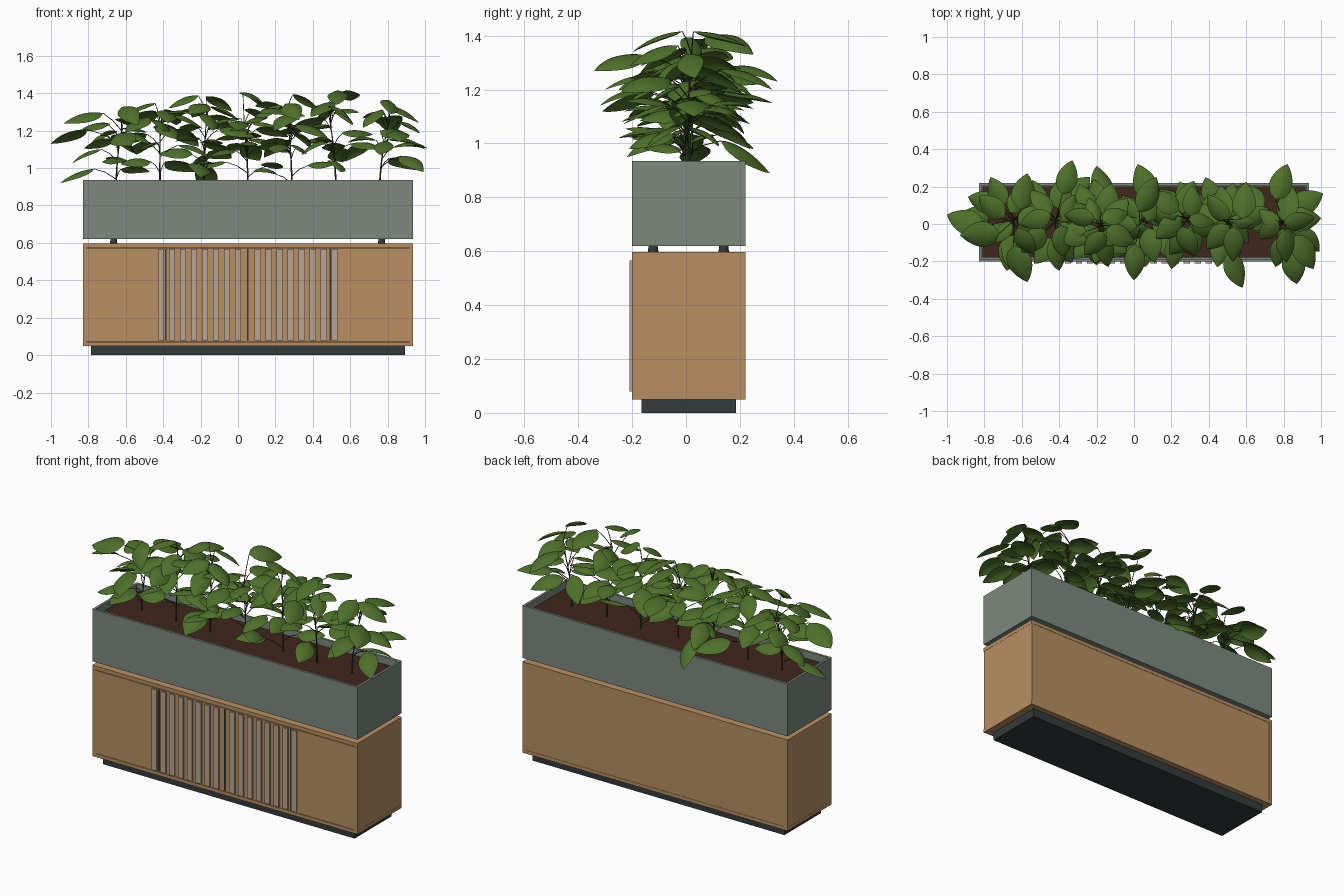
import bpy, bmesh, math, random
from mathutils import Vector, Matrix

random.seed(5)
if "Cube" in bpy.data.objects:
    bpy.data.objects.remove(bpy.data.objects["Cube"], do_unlink=True)


def material(name, r, g, b, rough=0.6):
    m = bpy.data.materials.new(name)
    m.use_nodes = True
    m.diffuse_color = (r, g, b, 1)
    node = m.node_tree.nodes["Principled BSDF"]
    node.inputs["Base Color"].default_value = (r, g, b, 1)
    node.inputs["Roughness"].default_value = rough
    return m


WOOD = material("oak wood", 0.48, 0.275, 0.122)
SLAT = material("grey slat", 0.48, 0.375, 0.29)
DARK = material("dark plinth", 0.034, 0.043, 0.043)
GREY = material("grey green metal", 0.2, 0.25, 0.208)
SOIL = material("soil", 0.052, 0.02, 0.012)
LEAF = material("leaf green", 0.074, 0.162, 0.023)
STEM = material("stem green", 0.035, 0.06, 0.016)


def finish(bm, name, mat, smooth=False):
    mesh = bpy.data.meshes.new(name)
    bm.to_mesh(mesh)
    bm.free()
    mesh.materials.append(mat)
    for p in mesh.polygons:
        p.use_smooth = smooth
    ob = bpy.data.objects.new(name, mesh)
    bpy.context.collection.objects.link(ob)
    return ob


def add_box(bm, x, y, z):
    """Box between the low and high value on each axis."""
    lo, hi = Vector((x[0], y[0], z[0])), Vector((x[1], y[1], z[1]))
    mat = Matrix.Translation((lo + hi) / 2) @ Matrix.Diagonal((*(hi - lo), 1))
    bmesh.ops.create_cube(bm, size=1, matrix=mat)


def box(name, mat, x, y, z):
    bm = bmesh.new()
    add_box(bm, x, y, z)
    return finish(bm, name, mat)


X0, X1, Y0, Y1 = -0.83, 0.936, -0.20, 0.22
MID = (X0 + X1) / 2

# Cabinet: plinth, slabs, sides and slightly recessed back
box("plinth", DARK, (-0.785, 0.892), (-0.165, 0.185), (0, 0.052))
box("bottom_slab", WOOD, (X0, X1), (Y0, Y1), (0.05, 0.07))
box("top_slab", WOOD, (X0, X1), (Y0, Y1), (0.575, 0.597))
SIDE = (0.07, 0.575)
box("right_side_panel", WOOD, (X0 + 0.001, X0 + 0.02), (Y0, Y1), SIDE)
box("left_side_panel", WOOD, (X1 - 0.02, X1 - 0.001), (Y0, Y1), SIDE)
box("cabinet_core", WOOD, (X0 + 0.02, X1 - 0.02), (Y0 + 0.018, Y1 - 0.002), SIDE)

# Front doors with dark seams between them
seams = [X0, MID - 0.44, MID, MID + 0.44, X1]
for i, (a, b) in enumerate(zip(seams, seams[1:])):
    box(f"door_{i + 1}", WOOD, (a + 0.002, b - 0.002), (Y0 - 0.001, Y0 + 0.018), (0.073, 0.572))
for i, x in enumerate(seams[1:4]):
    box(f"door_seam_{i + 1}", DARK, (x - 0.004, x + 0.004), (Y0 - 0.003, Y0 + 0.002), (0.079, 0.566))

# Vertical slats, eight each side of the middle seam
bm = bmesh.new()
WIDTH, PITCH = 0.034, 0.0589
for side in (-1, 1):
    for i in range(8):
        x = MID + side * (0.482 - WIDTH / 2 - i * PITCH)
        add_box(bm, (x - WIDTH / 2, x + WIDTH / 2), (Y0 - 0.01, Y0), (0.079, 0.566))
finish(bm, "slats", SLAT)

# Feet holding the planter above the cabinet
bm = bmesh.new()
for x in (-0.665, 0.768):
    for y in (-0.122, 0.14):
        bmesh.ops.create_cone(bm, cap_ends=True, segments=16, radius1=0.02, radius2=0.016,
                              depth=0.03, matrix=Matrix.Translation((x, y, 0.61)))
finish(bm, "planter_feet", DARK)

# Planter trough: inset the top face and push it down
bm = bmesh.new()
add_box(bm, (X0, X1), (Y0, Y1), (0.62, 0.935))
top = max(bm.faces, key=lambda f: f.calc_center_median().z)
bmesh.ops.inset_region(bm, faces=[top], thickness=0.02)
inner = bmesh.ops.extrude_face_region(bm, geom=[top])["geom"]
bmesh.ops.delete(bm, geom=[top], context="FACES_ONLY")
bmesh.ops.translate(bm, vec=(0, 0, -0.1),
                    verts=[v for v in inner if isinstance(v, bmesh.types.BMVert)])
bmesh.ops.recalc_face_normals(bm, faces=bm.faces)
finish(bm, "planter_trough", GREY)
box("soil", SOIL, (X0 + 0.02, X1 - 0.02), (Y0 + 0.02, Y1 - 0.02), (0.835, 0.895))


def add_tube(bm, points, r0, r1, sides=6):
    """Tapered tube along a list of points."""
    rings = []
    for i, p in enumerate(points):
        d = points[min(i + 1, len(points) - 1)] - points[max(i - 1, 0)]
        rot = d.to_track_quat("Z", "Y")
        r = r0 + (r1 - r0) * i / (len(points) - 1)
        turns = [math.tau * k / sides for k in range(sides)]
        rings.append([bm.verts.new(p + rot @ Vector((r * math.cos(t), r * math.sin(t), 0)))
                      for t in turns])
    for a, b in zip(rings, rings[1:]):
        for k in range(sides):
            n = (k + 1) % sides
            bm.faces.new((a[k], a[n], b[n], b[k]))


def add_leaf(bm, base, tip, roll, width, arch):
    """Pointed oval leaf from base to tip, arched along and domed across."""
    along = tip - base
    frame = (Matrix.Translation(base) @ along.to_track_quat("X", "Z").to_matrix().to_4x4()
             @ Matrix.Rotation(roll, 4, "X"))
    rows, half = 10, 3
    grid = []
    for i in range(rows + 1):
        t = i / rows
        w = width / 2 * math.sin(math.pi * t ** 0.8) ** 0.8 if 0 < i < rows else 0.0008
        row = []
        for j in range(-half, half + 1):
            s = j / half
            z = along.length * arch * 4 * t * (1 - t) - 0.3 * w * s * s
            row.append(bm.verts.new(frame @ Vector((along.length * t, w * s, z))))
        grid.append(row)
    for a, b in zip(grid, grid[1:]):
        for j in range(2 * half):
            bm.faces.new((a[j], b[j], b[j + 1], a[j + 1]))


# Tips of the outermost leaves, which set the outline of the foliage
outer_tips = [
    (-1.0, 0.05, 1.13), (-0.95, 0.02, 0.92), (-0.93, -0.06, 1.24), (-0.57, -0.31, 1.12),
    (-0.68, -0.25, 1.02), (-0.57, 0.27, 1.22), (-0.33, 0.34, 1.23), (-0.2, 0.31, 0.89),
    (-0.4, -0.25, 1.2), (-0.2, -0.22, 0.95), (0.0, -0.3, 1.2), (0.02, 0.32, 1.15),
    (0.12, 0.25, 1.33), (0.2, -0.24, 1.08), (0.32, 0.23, 1.2), (0.58, -0.34, 1.27),
    (0.53, 0.22, 1.08), (0.87, -0.32, 1.14), (0.96, -0.24, 1.19), (1.0, 0.03, 1.1),
    (0.82, 0.32, 1.2), (0.95, 0.12, 0.99),
]
# Seven plants in a row, inner leaves spiralling up each stem
GOLDEN = math.radians(137.5)
heights = [1.23, 1.29, 1.32, 1.27, 1.33, 1.36, 1.29]
inner_counts = [11, 16, 17, 17, 16, 15, 11]
SPACING = 0.235
for n, (height, count) in enumerate(zip(heights, inner_counts)):
    stems, leaves = bmesh.new(), bmesh.new()
    root = Vector((MID + (n - 3) * SPACING, 0.01 + random.uniform(-0.02, 0.02), 0.88))
    lean = Vector((random.uniform(-0.06, 0.06), random.uniform(-0.04, 0.04), 0))

    def on_stem(t):
        return root + lean * t * t + Vector((0, 0, (height - 0.03 - root.z) * t))

    add_tube(stems, [on_stem(k / 6) for k in range(7)], 0.005, 0.002)

    # Each leaf: tip position, length and drop from base to tip
    tips = []
    for p in outer_tips:
        nearest = max(-3, min(3, round((p[0] - MID) / SPACING)))
        if nearest == n - 3:
            drop = 0.12 if p[2] < 0.9 else random.uniform(0.03, 0.08)
            tips.append((Vector(p), random.uniform(0.18, 0.21), drop))
    for k in range(count):
        t = k / (count - 1)
        heading = n + k * GOLDEN + random.uniform(-0.3, 0.3)
        reach = random.uniform(0.17, 0.29) * (1.05 - 0.2 * t)
        tip = root + lean * t + Vector((math.cos(heading), math.sin(heading), 0)) * reach
        tip.y = max(-0.23, min(0.25, tip.y))
        tip.z = 0.98 + (height - 0.98) * t ** 0.75
        tips.append((tip, random.uniform(0.16, 0.2), random.uniform(-0.02, 0.1)))

    for tip, length, drop in tips:
        out = Vector((tip.x - root.x, tip.y - root.y, 0))
        length = min(length, max(0.14, out.length - 0.02))
        out = Matrix.Rotation(random.uniform(-0.25, 0.25), 3, "Z") @ out.normalized()
        base = tip - out * length + Vector((0, 0, drop))
        climb = (base.z - 0.05 - root.z) / (height - root.z)
        start = on_stem(max(0.05, min(1, climb)))
        bend = (start + base) / 2 + Vector((0, 0, 0.01))
        add_tube(stems, [start, bend, base], 0.0025, 0.0018, 5)
        add_leaf(leaves, base, tip, random.uniform(-0.5, 0.5),
                 length * random.uniform(0.58, 0.7), random.uniform(0.07, 0.15))
    finish(stems, f"plant_{n + 1}_stems", STEM, True)
    finish(leaves, f"plant_{n + 1}_leaves", LEAF, True)
